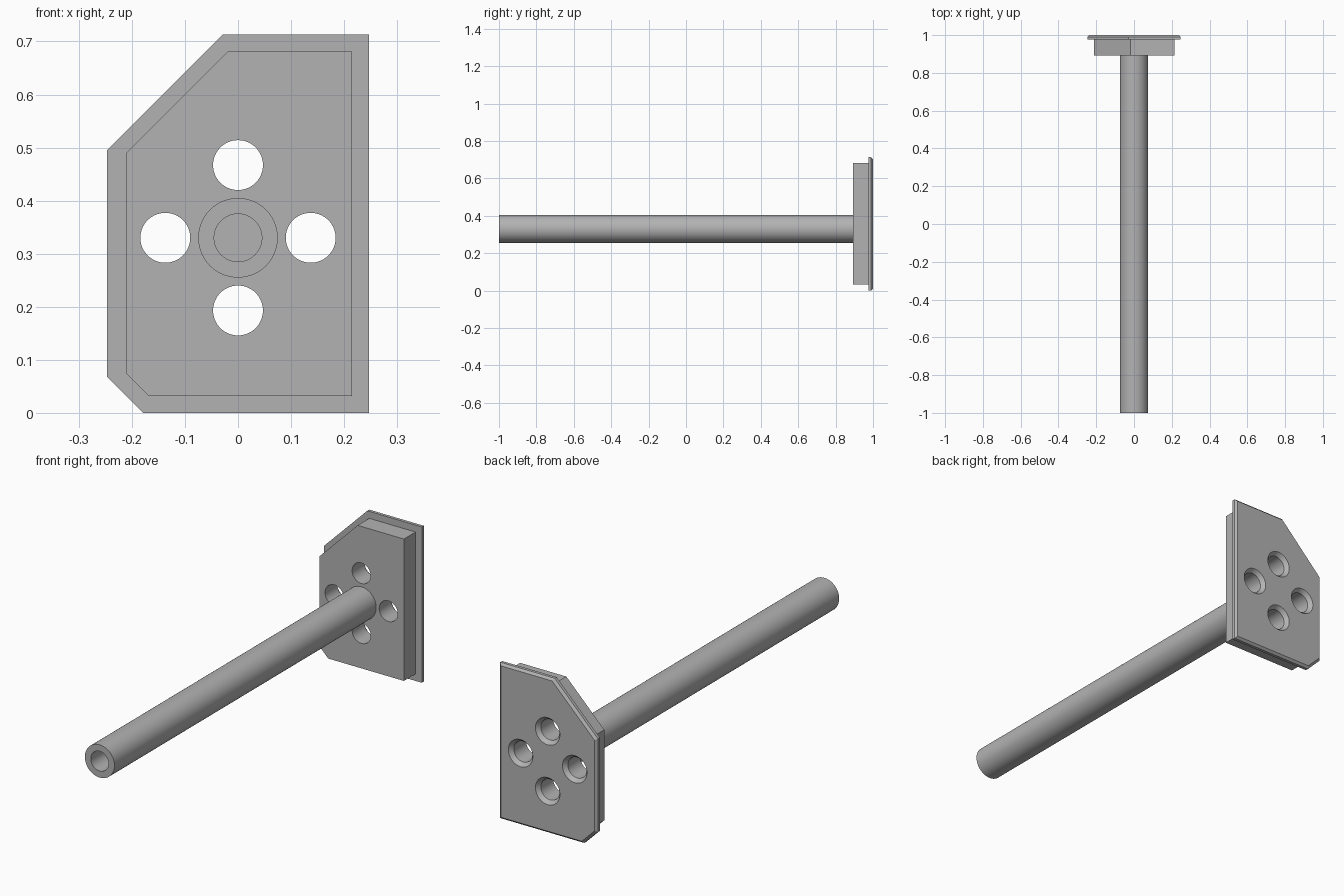
import bpy, bmesh, math

if "Cube" in bpy.data.objects:
    bpy.data.objects.remove(bpy.data.objects["Cube"])

CZ = 0.33                      # height of the tube axis
Y_FRONT, Y_STEP, Y_BACK = 0.892, 0.976, 1.0

grey = bpy.data.materials.new("plain grey")
grey.diffuse_color = (0.45, 0.45, 0.45, 1)
grey.use_nodes = True
grey.node_tree.nodes["Principled BSDF"].inputs["Base Color"].default_value = grey.diffuse_color


def finish(name, bm):
    bmesh.ops.recalc_face_normals(bm, faces=bm.faces)
    me = bpy.data.meshes.new(name)
    bm.to_mesh(me)
    bm.free()
    me.materials.append(grey)
    ob = bpy.data.objects.new(name, me)
    bpy.context.collection.objects.link(ob)
    return ob


def loft(name, rings, closed=False):
    """Skin rings of points; cap the ends, or join last ring to first."""
    bm = bmesh.new()
    vs = [[bm.verts.new(p) for p in ring] for ring in rings]
    n = len(vs[0])
    pairs = list(zip(vs, vs[1:]))
    if closed:
        pairs.append((vs[-1], vs[0]))
    for a, b in pairs:
        for i in range(n):
            j = (i + 1) % n
            bm.faces.new((a[i], a[j], b[j], b[i]))
    if not closed:
        bm.faces.new(vs[0])
        bm.faces.new(vs[-1])
    return finish(name, bm)


def circle(r, y, x=0.0, z=CZ, n=64):
    return [(x + r * math.cos(2 * math.pi * i / n), y,
             z + r * math.sin(2 * math.pi * i / n)) for i in range(n)]


def outline(x0, x1, z0, z1, low, high, y):
    """Rectangle with both left corners cut at 45 degrees."""
    return [(x0, y, z0 + low), (x0 + low, y, z0), (x1, y, z0),
            (x1, y, z1), (x0 + high, y, z1), (x0, y, z1 - high)]


def smooth(ob):
    bpy.ops.object.select_all(action='DESELECT')
    ob.select_set(True)
    bpy.context.view_layer.objects.active = ob
    bpy.ops.object.shade_smooth_by_angle(angle=math.radians(30))


# Mounting block and wider flange with a bevelled rear rim
block = loft("mounting_block", [
    outline(-0.211, 0.215, 0.032, 0.681, 0.043, 0.192, y) for y in (Y_FRONT, Y_STEP)])
c = 0.01
flange = loft("rear_flange", [
    outline(-0.247, 0.247, 0, 0.713, 0.068, 0.218, Y_STEP),
    outline(-0.247, 0.247, 0, 0.713, 0.068, 0.218, Y_BACK - c),
    outline(-0.247 + c, 0.247 - c, c, 0.713 - c, 0.068 - 0.4 * c, 0.218 - 0.4 * c, Y_BACK)])

# Four through holes, countersunk at the rear
for k in range(4):
    a = k * math.pi / 2
    x, z = 0.137 * math.cos(a), CZ + 0.137 * math.sin(a)
    cutter = loft("hole_cutter", [circle(r, y, x, z) for r, y in
                  ((0.047, 0.85), (0.047, 0.982), (0.062, Y_BACK), (0.062, 1.03))])
    for ob in (block, flange):
        mod = ob.modifiers.new("hole", 'BOOLEAN')
        mod.object = cutter
        mod.operation = 'DIFFERENCE'
        mod.solver = 'EXACT'
        bpy.context.view_layer.objects.active = ob
        bpy.ops.object.modifier_apply(modifier=mod.name)
    bpy.data.objects.remove(cutter)
smooth(block)
smooth(flange)

# Hollow tube running forward from the block
tube = loft("tube", [circle(0.075, -1), circle(0.075, Y_FRONT),
                     circle(0.045, Y_FRONT), circle(0.045, -1)], closed=True)
smooth(tube)
